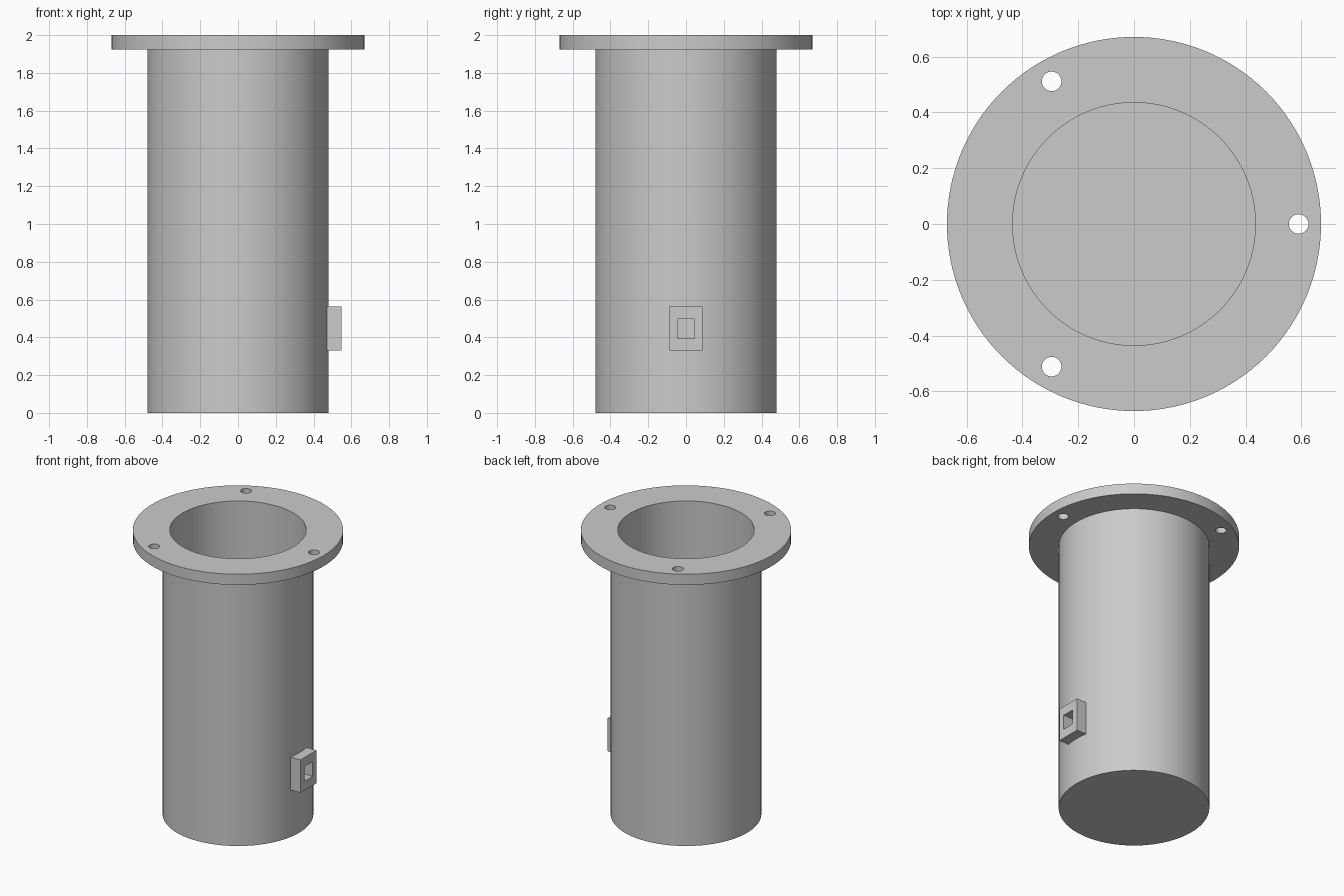
import bpy
import bmesh
import math
from mathutils import Matrix, Vector

default = bpy.data.objects.get("Cube")
if default:
    bpy.data.objects.remove(default, do_unlink=True)

grey = bpy.data.materials.new("light_grey")
grey.use_nodes = True
COLOUR = (0.6, 0.6, 0.6, 1)
grey.diffuse_color = COLOUR
grey.node_tree.nodes["Principled BSDF"].inputs["Base Color"].default_value = COLOUR


def finish(bm, name):
    """Turn a bmesh into a named grey object."""
    bmesh.ops.recalc_face_normals(bm, faces=bm.faces)
    mesh = bpy.data.meshes.new(name)
    bm.to_mesh(mesh)
    bm.free()
    mesh.materials.append(grey)
    obj = bpy.data.objects.new(name, mesh)
    bpy.context.collection.objects.link(obj)
    return obj


def lathe(name, profile, steps=128):
    bm = bmesh.new()
    verts = [bm.verts.new((r, 0, z)) for r, z in profile]
    edges = [bm.edges.new(pair) for pair in zip(verts, verts[1:])]
    bmesh.ops.spin(bm, geom=verts + edges, cent=(0, 0, 0), axis=(0, 0, 1),
                   angle=math.tau, steps=steps, use_merge=False)
    bmesh.ops.remove_doubles(bm, verts=bm.verts, dist=0.0001)
    return finish(bm, name)


def box(name, low, high):
    low, high = Vector(low), Vector(high)
    bm = bmesh.new()
    place = Matrix.Translation((low + high) / 2) @ Matrix.Diagonal((*(high - low), 1))
    bmesh.ops.create_cube(bm, size=1, matrix=place)
    return finish(bm, name)


def cylinder(name, radius, depth, centre):
    bm = bmesh.new()
    bmesh.ops.create_cone(bm, cap_ends=True, segments=48, radius1=radius, radius2=radius,
                          depth=depth, matrix=Matrix.Translation(centre))
    return finish(bm, name)


def activate(obj):
    bpy.ops.object.select_all(action="DESELECT")
    obj.select_set(True)
    bpy.context.view_layer.objects.active = obj


def cut(target, cutter):
    activate(target)
    mod = target.modifiers.new("cut", "BOOLEAN")
    mod.operation = "DIFFERENCE"
    mod.solver = "EXACT"
    mod.object = cutter
    bpy.ops.object.modifier_apply(modifier=mod.name)


# Hollow tube with closed floor and a flange around its open top
OUTER, INNER, FLANGE = 0.48, 0.435, 0.67
body = lathe("flanged_tube", [
    (0, 0), (OUTER, 0), (OUTER, 1.925), (FLANGE, 1.925),
    (FLANGE, 2), (INNER, 2), (INNER, 0.05), (0, 0.05)])

# Square boss low on the side
boss = box("side_boss", (0.455, -0.088, 0.33), (0.548, 0.088, 0.562))

# Three bolt holes in the flange
cutters = []
for i in range(3):
    a = i * math.tau / 3
    hole = cylinder("bolt_hole_cutter", 0.035, 0.3,
                    (0.59 * math.cos(a), 0.59 * math.sin(a), 1.96))
    cut(body, hole)
    cutters.append(hole)

# Rectangular port through the boss and tube wall
port = box("port_cutter", (0.3, -0.045, 0.395), (0.7, 0.045, 0.498))
cut(body, port)
cut(boss, port)
cutters.append(port)

for obj in cutters:
    bpy.data.objects.remove(obj, do_unlink=True)

# Smooth round walls, crisp rims
for obj in (body, boss):
    activate(obj)
    bpy.ops.object.shade_smooth_by_angle(angle=math.radians(30))
